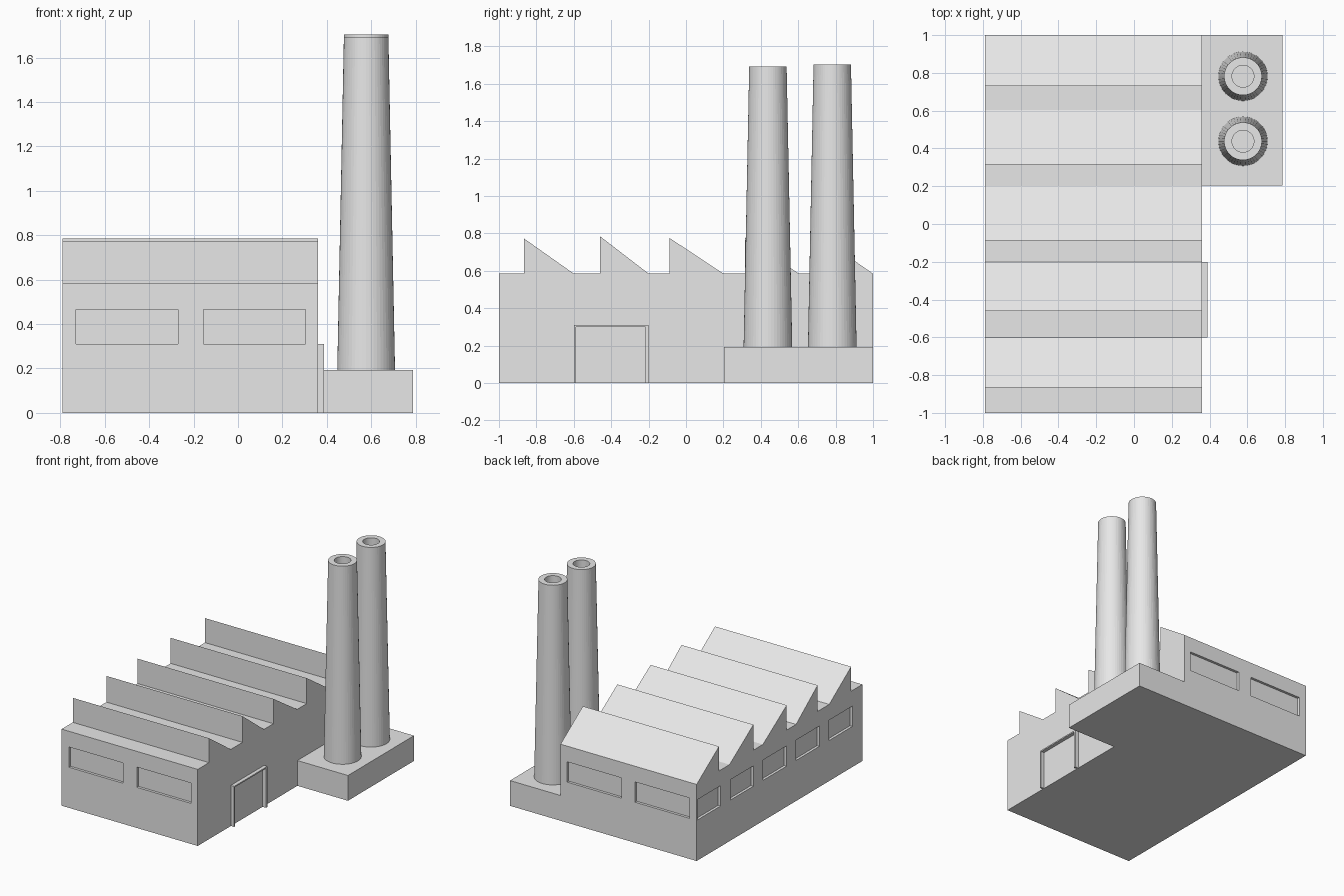
import bpy
import bmesh
from math import cos, sin, tau

cube = bpy.data.objects.get("Cube")
if cube:
    bpy.data.objects.remove(cube, do_unlink=True)

GREY = (0.8, 0.8, 0.8, 1)
grey = bpy.data.materials.new("light grey")
grey.use_nodes = True
grey.diffuse_color = GREY
grey.node_tree.nodes["Principled BSDF"].inputs["Base Color"].default_value = GREY


def finish(name, bm):
    bmesh.ops.recalc_face_normals(bm, faces=bm.faces[:])
    mesh = bpy.data.meshes.new(name)
    bm.to_mesh(mesh)
    bm.free()
    mesh.materials.append(grey)
    obj = bpy.data.objects.new(name, mesh)
    bpy.context.collection.objects.link(obj)
    return obj


def prism(name, profile, x0, x1):
    """Extrude a (y, z) profile along x."""
    bm = bmesh.new()
    face = bm.faces.new([bm.verts.new((x0, y, z)) for y, z in profile])
    new = bmesh.ops.extrude_face_region(bm, geom=[face])["geom"]
    verts = [g for g in new if isinstance(g, bmesh.types.BMVert)]
    bmesh.ops.translate(bm, verts=verts, vec=(x1 - x0, 0, 0))
    return finish(name, bm)


def add_box(bm, lo, hi):
    verts = bmesh.ops.create_cube(bm, size=1)["verts"]
    for v in verts:
        v.co = [a + (c + 0.5) * (b - a) for a, b, c in zip(lo, hi, v.co)]


def box(name, lo, hi):
    bm = bmesh.new()
    add_box(bm, lo, hi)
    return finish(name, bm)


def chimney(name, x, y, base, top, sides=48):
    """Tapered stack with an open flue, revolved from its outline."""
    outline = [(0.13, base), (0.1, top), (0.058, top), (0.058, top - 0.2)]
    bm = bmesh.new()
    rings = [[bm.verts.new((x + r * cos(tau * i / sides), y + r * sin(tau * i / sides), z))
              for i in range(sides)] for r, z in outline]
    for a, b in zip(rings, rings[1:]):
        for i in range(sides):
            j = (i + 1) % sides
            bm.faces.new((a[i], a[j], b[j], b[i]))
    bm.faces.new(rings[0])
    bm.faces.new(rings[-1])
    return finish(name, bm)


# Hall with sawtooth roof
X0, X1, EAVE = -0.79, 0.36, 0.585
teeth = [(-0.865, -0.6, 0.772), (-0.46, -0.2, 0.785), (-0.087, 0.2, 0.775),
         (0.315, 0.603, 0.78), (0.73, 1.0, 0.772)]
profile = [(-1, 0), (-1, EAVE)]
for ridge, foot, height in teeth:
    profile += [(ridge, EAVE), (ridge, height), (foot, EAVE)]
profile.append((1, 0))
hall = prism("factory_hall", profile, X0, X1)

# Recessed windows on the front, back and long wall
DEPTH, SILL, HEAD = 0.02, 0.31, 0.465
bm = bmesh.new()
for x in (-0.5, 0.075):
    for y in (-1, 1):
        add_box(bm, (x - 0.23, y - DEPTH, SILL), (x + 0.23, y + DEPTH, HEAD))
for i in range(5):
    y = -0.74 + 0.398 * i
    add_box(bm, (X0 - DEPTH, y - 0.14, SILL), (X0 + DEPTH, y + 0.14, HEAD))
cutter = finish("window_cutter", bm)
cutter.hide_render = True
cut = hall.modifiers.new("windows", 'BOOLEAN')
cut.operation = 'DIFFERENCE'
cut.solver = 'EXACT'
cut.object = cutter
bpy.context.view_layer.objects.active = hall
bpy.ops.object.modifier_apply(modifier=cut.name)
bpy.data.objects.remove(cutter, do_unlink=True)

# Door surround
prism("door_frame", [(-0.6, 0), (-0.6, 0.31), (-0.2, 0.31), (-0.2, 0),
                     (-0.217, 0), (-0.217, 0.3), (-0.588, 0.3), (-0.588, 0)], X1, 0.388)

# Chimney block and stacks
box("chimney_base", (X1, 0.203, 0), (0.787, 1, 0.193))
chimney("front_chimney", 0.577, 0.438, 0.193, 1.692)
chimney("rear_chimney", 0.577, 0.782, 0.193, 1.704)
